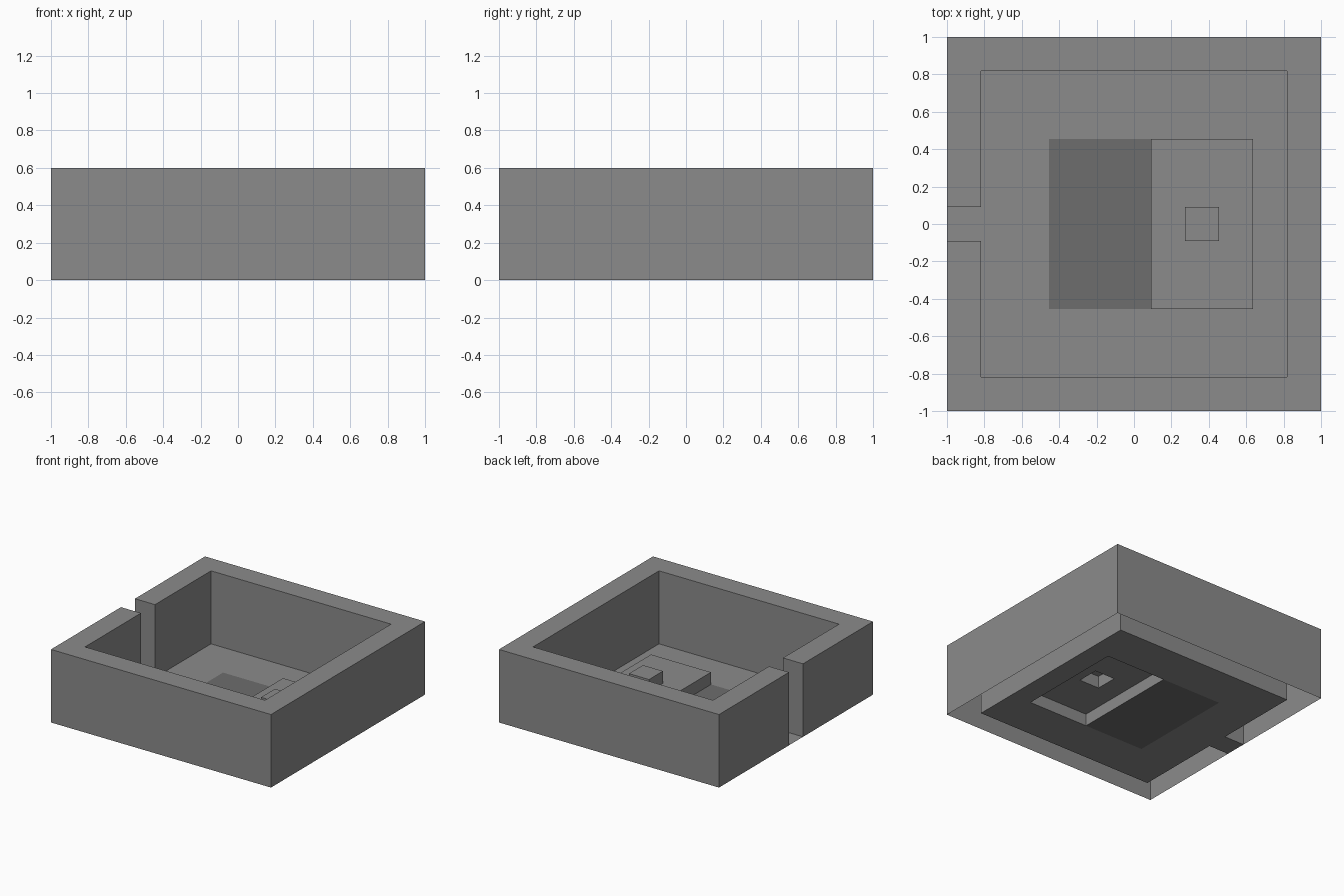
import bpy, bmesh

if "Cube" in bpy.data.objects:
    bpy.data.objects.remove(bpy.data.objects["Cube"])

U = 1 / 11                       # layout module: plan is 22 x 22 modules


def material(name, v):
    mat = bpy.data.materials.new(name)
    mat.diffuse_color = (v, v, v, 1)
    mat.use_nodes = True
    mat.node_tree.nodes["Principled BSDF"].inputs["Base Color"].default_value = mat.diffuse_color
    return mat


STONE = material("grey_stone", 0.26)
DARK = material("dark_stone", 0.155)


def finish(name, bm, mat=STONE):
    bmesh.ops.remove_doubles(bm, verts=bm.verts, dist=1e-5)
    mesh = bpy.data.meshes.new(name)
    bm.to_mesh(mesh)
    bm.free()
    mesh.materials.append(mat)
    bpy.context.collection.objects.link(bpy.data.objects.new(name, mesh))


def sheet(bm, xs, ys, z, keep=lambda x, y: True):
    """Flat upward-facing cells at height z; keep() tests each cell centre."""
    for x0, x1 in zip(xs, xs[1:]):
        for y0, y1 in zip(ys, ys[1:]):
            if keep((x0 + x1) / 2, (y0 + y1) / 2):
                pts = [(x0, y0), (x1, y0), (x1, y1), (x0, y1)]
                bm.faces.new([bm.verts.new((x * U, y * U, z)) for x, y in pts])


def sides(bm, outline, z0, z1):
    """Vertical skin around a counter-clockwise outline; returns top verts."""
    low = [bm.verts.new((x * U, y * U, z0)) for x, y in outline]
    top = [bm.verts.new((x * U, y * U, z1)) for x, y in outline]
    for i in range(len(low)):
        j = (i + 1) % len(low)
        bm.faces.new((low[i], low[j], top[j], top[i]))
    return top


def rect(x0, x1, y):
    return [(x0, -y), (x1, -y), (x1, y), (x0, y)]


# Perimeter wall: C-shaped outline with an entrance gap, open underneath
bm = bmesh.new()
wall = [(-11, -11), (11, -11), (11, 11), (-11, 11), (-11, 1), (-9, 1),
        (-9, 9), (9, 9), (9, -9), (-9, -9), (-9, -1), (-11, -1)]
bm.faces.new(sides(bm, wall, 0, 0.6))
finish("perimeter_wall", bm)

# Floor, reaching through the gap, left open under the panel and platform
bm = bmesh.new()
sheet(bm, [-11, -9, -5, 7, 9], [-9, -5, -1, 1, 5, 9], 0,
      lambda x, y: (x > -9 or abs(y) < 1) and not (-5 < x < 7 and abs(y) < 5))
finish("floor", bm)

# Darker panel flush with the floor
bm = bmesh.new()
sheet(bm, [-5, 1], [-5, 5], 0)
finish("floor_panel", bm, DARK)

# Raised platform, hollow below, open under the block
bm = bmesh.new()
sides(bm, rect(1, 7, 5), 0, 0.1)
sheet(bm, [1, 3, 5, 7], [-5, -1, 1, 5], 0.1,
      lambda x, y: not (3 < x < 5 and abs(y) < 1))
finish("platform", bm)

# Small block on the platform
bm = bmesh.new()
bm.faces.new(sides(bm, rect(3, 5, 1), 0.1, 0.2))
finish("block", bm)
